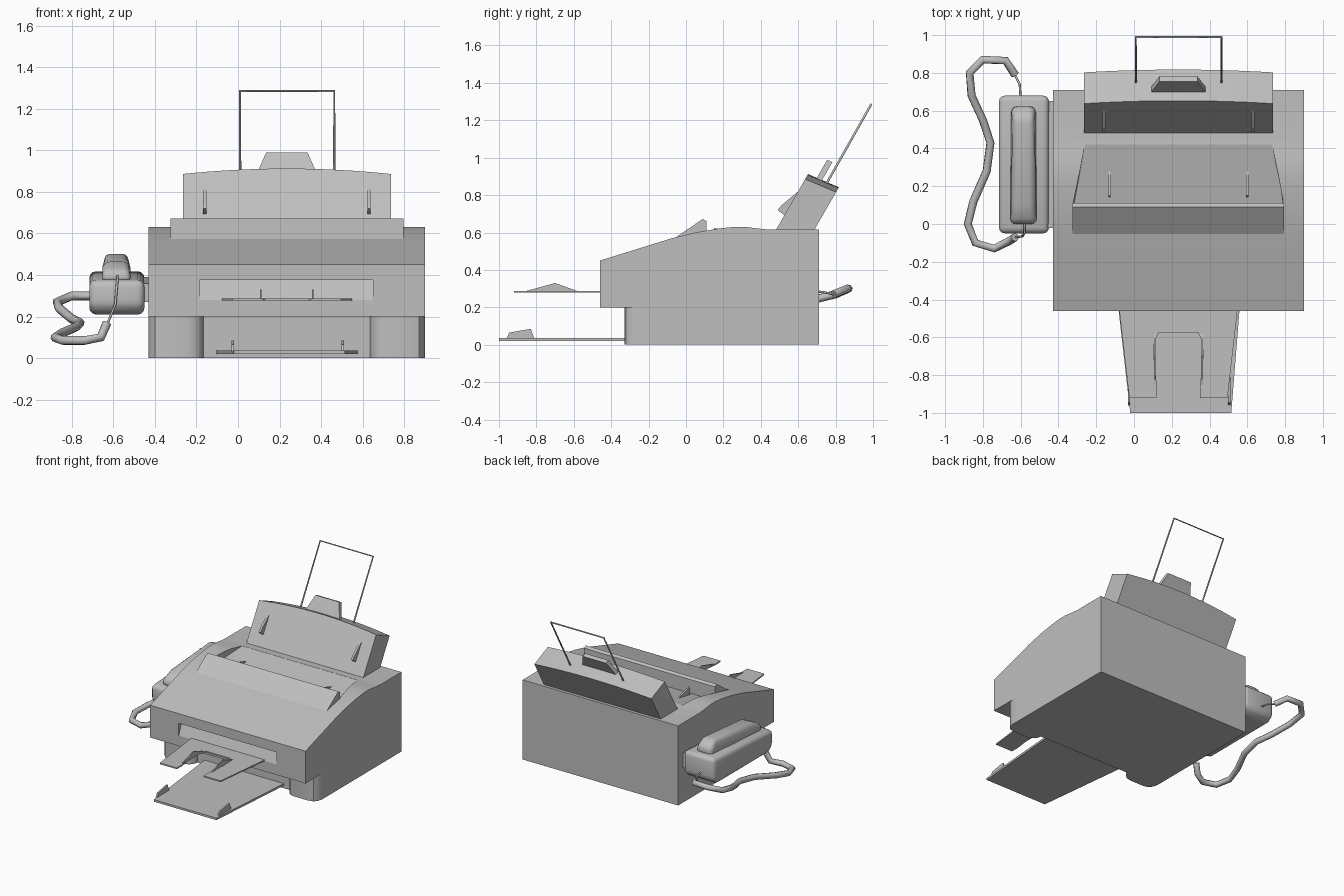
import bpy, bmesh, math
from mathutils import Vector

if "Cube" in bpy.data.objects:
    bpy.data.objects.remove(bpy.data.objects["Cube"])

grey = bpy.data.materials.new("light grey plastic")
grey.use_nodes = True
shade = (0.52, 0.52, 0.52, 1)
grey.diffuse_color = shade
grey.node_tree.nodes["Principled BSDF"].inputs["Base Color"].default_value = shade

MID = 0.235  # centre line of the main body


def side(u, v, t):      # outline in y,z swept along x
    return (t, u, v)


def plan(u, v, t):      # outline in x,y swept along z
    return (u, v, t)


def lean(y, z, back, drop):   # outline in x and up a tilted face
    return lambda u, v, t: (u, y + 0.5 * v + back * t, z + 0.868 * v - drop * t)


def mirror(x):
    return 2 * MID - x


def prism(name, outline, lo, hi, place):
    bm = bmesh.new()
    base = [bm.verts.new(place(u, v, lo)) for u, v in outline]
    face = bm.faces.new(base)
    new = bmesh.ops.extrude_face_region(bm, geom=[face])["geom"]
    tops = [g for g in new if isinstance(g, bmesh.types.BMVert)]
    step = Vector(place(0, 0, hi)) - Vector(place(0, 0, lo))
    bmesh.ops.translate(bm, verts=tops, vec=step)
    bmesh.ops.recalc_face_normals(bm, faces=bm.faces)
    mesh = bpy.data.meshes.new(name)
    bm.to_mesh(mesh)
    bm.free()
    mesh.materials.append(grey)
    obj = bpy.data.objects.new(name, mesh)
    bpy.context.collection.objects.link(obj)
    return obj


def activate(obj):
    bpy.ops.object.select_all(action="DESELECT")
    obj.select_set(True)
    bpy.context.view_layer.objects.active = obj


def smooth(obj, angle=35):
    activate(obj)
    bpy.ops.object.shade_smooth_by_angle(angle=math.radians(angle))


def bevel(obj, width, segments=3):
    activate(obj)
    mod = obj.modifiers.new("rounding", "BEVEL")
    mod.width, mod.segments, mod.limit_method = width, segments, "ANGLE"
    bpy.ops.object.modifier_apply(modifier=mod.name)
    smooth(obj, 50)


def cut(obj, cutter):
    activate(obj)
    mod = obj.modifiers.new("cut", "BOOLEAN")
    mod.operation, mod.object, mod.solver = "DIFFERENCE", cutter, "EXACT"
    bpy.ops.object.modifier_apply(modifier=mod.name)
    bpy.data.objects.remove(cutter)


def tube(name, points, radius, kind="POLY"):
    curve = bpy.data.curves.new(name, "CURVE")
    curve.dimensions = "3D"
    curve.bevel_depth, curve.bevel_resolution = radius, 2
    curve.resolution_u = 3
    curve.use_fill_caps = True
    line = curve.splines.new(kind)
    line.points.add(len(points) - 1)
    for p, co in zip(line.points, points):
        p.co = (*co, 1)
    curve.materials.append(grey)
    obj = bpy.data.objects.new(name, curve)
    bpy.context.collection.objects.link(obj)
    activate(obj)
    bpy.ops.object.convert(target="MESH")
    smooth(bpy.context.object, 50)


# Main body with overhanging front and curved lid
body = prism("main_body", [
    (-0.26, 0), (0.71, 0), (0.71, 0.615), (0.45, 0.615), (0.38, 0.622), (0.32, 0.63),
    (0.26, 0.63), (0.18, 0.622), (0.06, 0.602), (-0.08, 0.568), (-0.46, 0.45),
    (-0.46, 0.2), (-0.26, 0.2)], -0.43, 0.9, side)

# Paper exit slot and document well
cut(body, prism("slot_cutter", [(-0.5, 0.28), (-0.46, 0.28), (-0.42, 0.375), (-0.5, 0.375)],
                -0.185, 0.65, side))
well = prism("well_cutter", [(0.09, 0.55), (0.14, 0.56), (0.42, 0.617), (0.42, 0.7), (0.09, 0.7)],
             -0.32, 0.79, side)
for v in well.data.vertices:
    if v.co.y > 0.3:
        v.co.x += 0.06 if v.co.x < MID else -0.06
cut(body, well)
smooth(body, 20)

# Rounded front feet
for name, flip in (("foot_right", False), ("foot_left", True)):
    pts = [(-0.43, -0.2), (-0.43, -0.26), (-0.42, -0.295), (-0.4, -0.32), (-0.36, -0.33),
           (-0.24, -0.33), (-0.2, -0.32), (-0.175, -0.295), (-0.165, -0.26), (-0.165, -0.2)]
    smooth(prism(name, [(mirror(x) if flip else x, y) for x, y in pts], 0, 0.2, plan))

# Raised wedge across the lid
prism("lid_wedge", [(-0.06, 0.57), (0.09, 0.673), (0.11, 0.66), (0.11, 0.55), (0, 0.55)],
      -0.325, 0.795, side)

# Tilted document hopper with arched top
half, rise = 0.5, 0.03
arch = [(MID + half * k / 8, 0.295 + rise * (1 - (k / 8) ** 2)) for k in range(8, -9, -1)]
hopper = prism("document_hopper", [(MID - half, -0.04), (MID + half, -0.04)] + arch,
               0, 1, lean(0.49, 0.63, 0.165, 0.07))
smooth(hopper)
prism("hopper_grip", [(0.085, -0.02), (0.385, -0.02), (0.335, 0.11), (0.135, 0.11)],
      0, 1, lean(0.7, 0.893, 0.028, 0.012))

# Wire document support
tube("wire_support", [(0.01, 0.75, 0.86), (0.01, 0.99, 1.285),
                      (0.463, 0.99, 1.285), (0.463, 0.75, 0.86)], 0.006)

# Small guide fins on hopper and well
for tag, s in (("right", -1), ("left", 1)):
    x = MID + 0.395 * s
    prism("hopper_fin_" + tag, [(0.49, 0.72), (0.51, 0.745), (0.6, 0.82), (0.53, 0.69)],
          x - 0.008, x + 0.008, side)
    x = MID + 0.365 * s
    prism("well_fin_" + tag, [(0.14, 0.54), (0.15, 0.625), (0.29, 0.585)],
          x - 0.006, x + 0.006, side)

# Lower paper tray with upturned ears
prism("lower_tray", [(-0.105, -0.25), (0.575, -0.25), (0.515, -1), (-0.02, -1)],
      0.02, 0.036, plan)
for tag, x in (("right", -0.026), ("left", 0.504)):
    prism("tray_ear_" + tag, [(-0.96, 0.03), (-0.945, 0.065), (-0.83, 0.085), (-0.81, 0.03)],
          x - 0.006, x + 0.006, side)

# Upper forked tray, one half outline mirrored
fork = [(-0.08, -0.44), (-0.025, -0.92), (0.12, -0.92), (0.122, -0.86), (0.102, -0.7),
        (0.105, -0.63), (0.13, -0.575)]
prism("upper_tray", fork + [(mirror(x), y) for x, y in reversed(fork)], 0.278, 0.288, plan)
for tag, s in (("right", -1), ("left", 1)):
    inner = MID + 0.115 * s
    prism("tray_rib_" + tag, [(-0.87, 0.283), (-0.7, 0.33), (-0.575, 0.285)],
          inner + 0.006 * s, inner + 0.014 * s, side)

# Handset cradle, sloping down to the front
cradle = prism("handset_cradle", [
    (-0.05, 0.25), (0, 0.21), (0.63, 0.21), (0.68, 0.25), (0.68, 0.42), (-0.05, 0.375)],
    -0.715, -0.45, side)
bevel(cradle, 0.035)
prism("cradle_mount", [(-0.02, 0.27), (0.65, 0.27), (0.65, 0.39), (-0.02, 0.36)],
      -0.47, -0.42, side)

# Handset
handset = prism("handset", [
    (0, 0.36), (0.62, 0.39), (0.625, 0.46), (0.56, 0.505), (0.1, 0.465), (0, 0.42)],
    -0.655, -0.515, side)
for v in handset.data.vertices:
    if v.co.z > 0.455:
        v.co.x += 0.012 if v.co.x < -0.585 else -0.012
bevel(handset, 0.03)

# Handset cord and its thin leads
tube("handset_cord", [
    (-0.63, 0.79, 0.27), (-0.68, 0.865, 0.3), (-0.8, 0.87, 0.3), (-0.87, 0.8, 0.27),
    (-0.86, 0.68, 0.24), (-0.8, 0.55, 0.19), (-0.76, 0.43, 0.17), (-0.78, 0.28, 0.15),
    (-0.85, 0.12, 0.12), (-0.88, 0, 0.1), (-0.84, -0.1, 0.085), (-0.74, -0.13, 0.085),
    (-0.66, -0.09, 0.1), (-0.63, -0.07, 0.17)], 0.022)
tube("lead_front", [(-0.63, -0.07, 0.16), (-0.59, -0.065, 0.26), (-0.58, -0.05, 0.38),
                    (-0.58, 0.02, 0.4)], 0.006)
tube("lead_back", [(-0.63, 0.79, 0.27), (-0.605, 0.74, 0.28), (-0.6, 0.66, 0.29)], 0.006)
